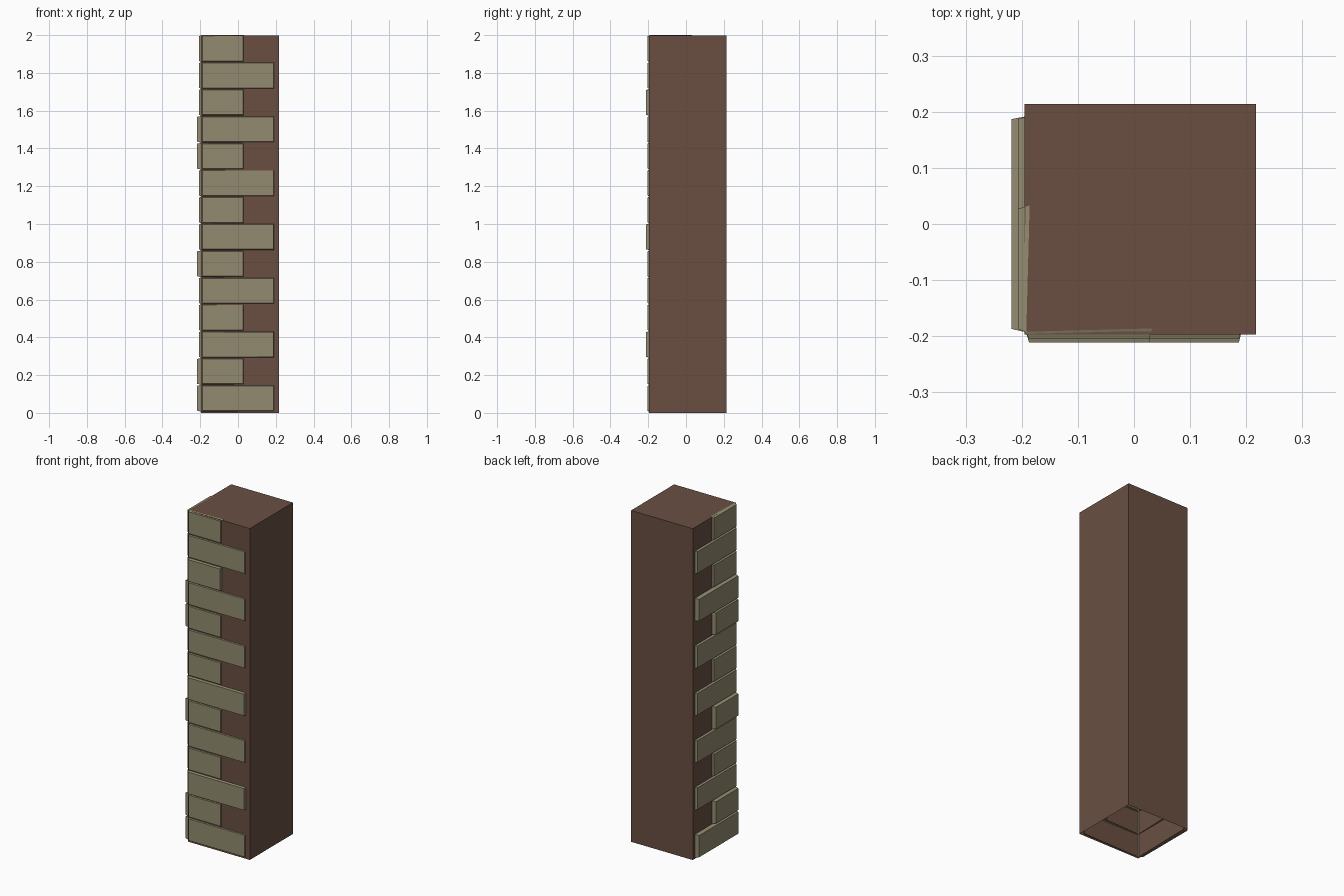
import bpy
import bmesh
from mathutils import Matrix, Vector

if "Cube" in bpy.data.objects:
    bpy.data.objects.remove(bpy.data.objects["Cube"])


def material(name, rgb):
    m = bpy.data.materials.new(name)
    m.diffuse_color = (*rgb, 1)
    m.use_nodes = True
    m.node_tree.nodes["Principled BSDF"].inputs["Base Color"].default_value = m.diffuse_color
    return m


def finish(bm, name, mat):
    me = bpy.data.meshes.new(name)
    bm.to_mesh(me)
    bm.free()
    me.materials.append(mat)
    ob = bpy.data.objects.new(name, me)
    bpy.context.collection.objects.link(ob)
    return ob


BROWN = material("brown plaster", (0.142, 0.078, 0.055))
STONE = material("pale stone", (0.29, 0.26, 0.163))

X0, X1, Y0, Y1, TOP = -0.195, 0.217, -0.197, 0.214, 1.998

# Pillar core: a box left open underneath
bm = bmesh.new()
bmesh.ops.create_cube(bm, size=1, matrix=Matrix.Translation(
    ((X0 + X1) / 2, (Y0 + Y1) / 2, TOP / 2)) @ Matrix.Diagonal((X1 - X0, Y1 - Y0, TOP, 1)))
bm.normal_update()
bmesh.ops.delete(bm, geom=[f for f in bm.faces if f.normal.z < -0.5], context='FACES_ONLY')
finish(bm, "pillar_core", BROWN)

# Corner stones: bevelled slabs without backs, alternating long and short
PITCH = 0.1424
PROUD_FRONT = {2, 6, 11}
PROUD_LEFT = {0, 1, 5, 9, 10}


def slab(bm, course, proud, left):
    """One slab; u runs along the wall away from the corner."""
    end = 0.193 if course % 2 == 0 else 0.033
    z0, z1 = course * PITCH + 0.006, course * PITCH + 0.1488
    rim = [(-0.193, -0.192, z0), (end, -0.186, z0), (end, -0.186, z1), (-0.193, -0.192, z1)]
    b = 0.006
    face = [(-0.193 + b, proud, z0 + b), (end - b, proud, z0 + b),
            (end - b, proud, z1 - b), (-0.193 + b, proud, z1 - b)]

    def place(p):
        return bm.verts.new((p[1], p[0], p[2]) if left else p)
    rim, face = [place(p) for p in rim], [place(p) for p in face]
    faces = [face] + [[rim[i], rim[(i + 1) % 4], face[(i + 1) % 4], face[i]] for i in range(4)]
    for f in faces:
        bm.faces.new(f[::-1] if left else f)


for name, left, proud_set, low, high in (
        ("front_corner_stones", False, PROUD_FRONT, -0.204, -0.211),
        ("left_corner_stones", True, PROUD_LEFT, -0.207, -0.218)):
    bm = bmesh.new()
    for c in range(14):
        slab(bm, c, high if c in proud_set else low, left)
    finish(bm, name, STONE)
